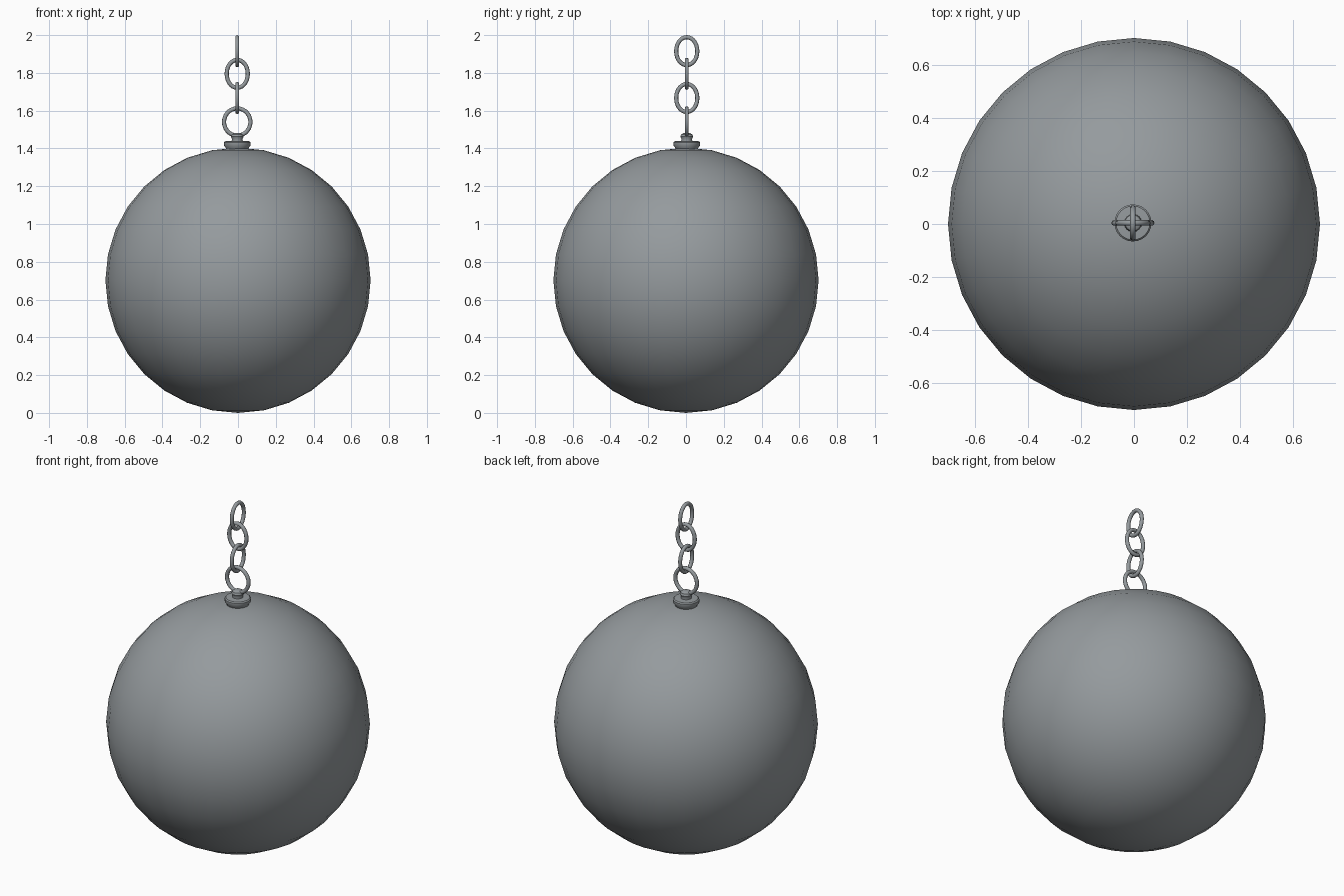
import bpy
import math

if "Cube" in bpy.data.objects:
    bpy.data.objects.remove(bpy.data.objects["Cube"], do_unlink=True)

# Worn iron, used throughout
iron = bpy.data.materials.new("iron_grey")
iron.use_nodes = True
iron.diffuse_color = (0.30, 0.325, 0.34, 1)
iron.node_tree.nodes["Principled BSDF"].inputs["Base Color"].default_value = iron.diffuse_color

CX, CY = -0.004, 0.004  # chain axis


def finish(name, angle=180):
    obj = bpy.context.object
    obj.name = name
    obj.data.materials.append(iron)
    bpy.ops.object.shade_smooth_by_angle(angle=math.radians(angle))
    return obj


def lathe(name, profile, sides=24):
    """Closed solid of revolution from (radius, z) pairs."""
    verts = [(r * math.cos(2 * math.pi * k / sides), r * math.sin(2 * math.pi * k / sides), z)
             for r, z in profile for k in range(sides)]
    faces = [(i * sides + k, i * sides + (k + 1) % sides,
              (i + 1) * sides + (k + 1) % sides, (i + 1) * sides + k)
             for i in range(len(profile) - 1) for k in range(sides)]
    faces.append(tuple(reversed(range(sides))))
    faces.append(tuple(range(len(verts) - sides, len(verts))))
    mesh = bpy.data.meshes.new(name)
    mesh.from_pydata(verts, [], faces)
    obj = bpy.data.objects.new(name, mesh)
    bpy.context.collection.objects.link(obj)
    bpy.ops.object.select_all(action='DESELECT')
    bpy.context.view_layer.objects.active = obj
    obj.select_set(True)
    obj.location = (CX, CY, 0)
    return finish(name, 40)


def link(name, z, half_width, half_height, turn):
    """Oval ring standing upright, turned about the vertical."""
    bpy.ops.mesh.primitive_torus_add(major_segments=28, minor_segments=10,
                                     major_radius=1, minor_radius=0.15)
    obj = bpy.context.object
    wire = 0.011
    for v in obj.data.vertices:
        x, y, d = v.co
        r = math.hypot(x, y)
        c, s = x / r, y / r
        out = (r - 1) / 0.15 * wire
        v.co = (c * (half_width - wire + out), d / 0.15 * wire,
                s * (half_height - wire + out))
    obj.data.flip_normals()
    obj.rotation_euler.z = turn
    obj.location = (CX, CY, z)
    return finish(name)


# Heavy ball
bpy.ops.mesh.primitive_uv_sphere_add(segments=32, ring_count=16, radius=0.702,
                                     location=(0, 0, 0.702))
finish("ball")

# Collar and knob holding the chain
lathe("collar", [(0.056, 1.385), (0.062, 1.405), (0.070, 1.415), (0.070, 1.432),
                 (0.064, 1.438), (0.034, 1.440)])
lathe("knob", [(0.030, 1.435), (0.028, 1.450), (0.034, 1.462),
               (0.030, 1.474), (0.018, 1.481)], 16)

# Chain, alternating a quarter turn per link
link("chain_link_1", 1.540, 0.081, 0.083, 0)
for i, z in enumerate((1.667, 1.795, 1.915)):
    link(f"chain_link_{i + 2}", z, 0.067, 0.085, math.pi / 2 * ((i + 1) % 2))
